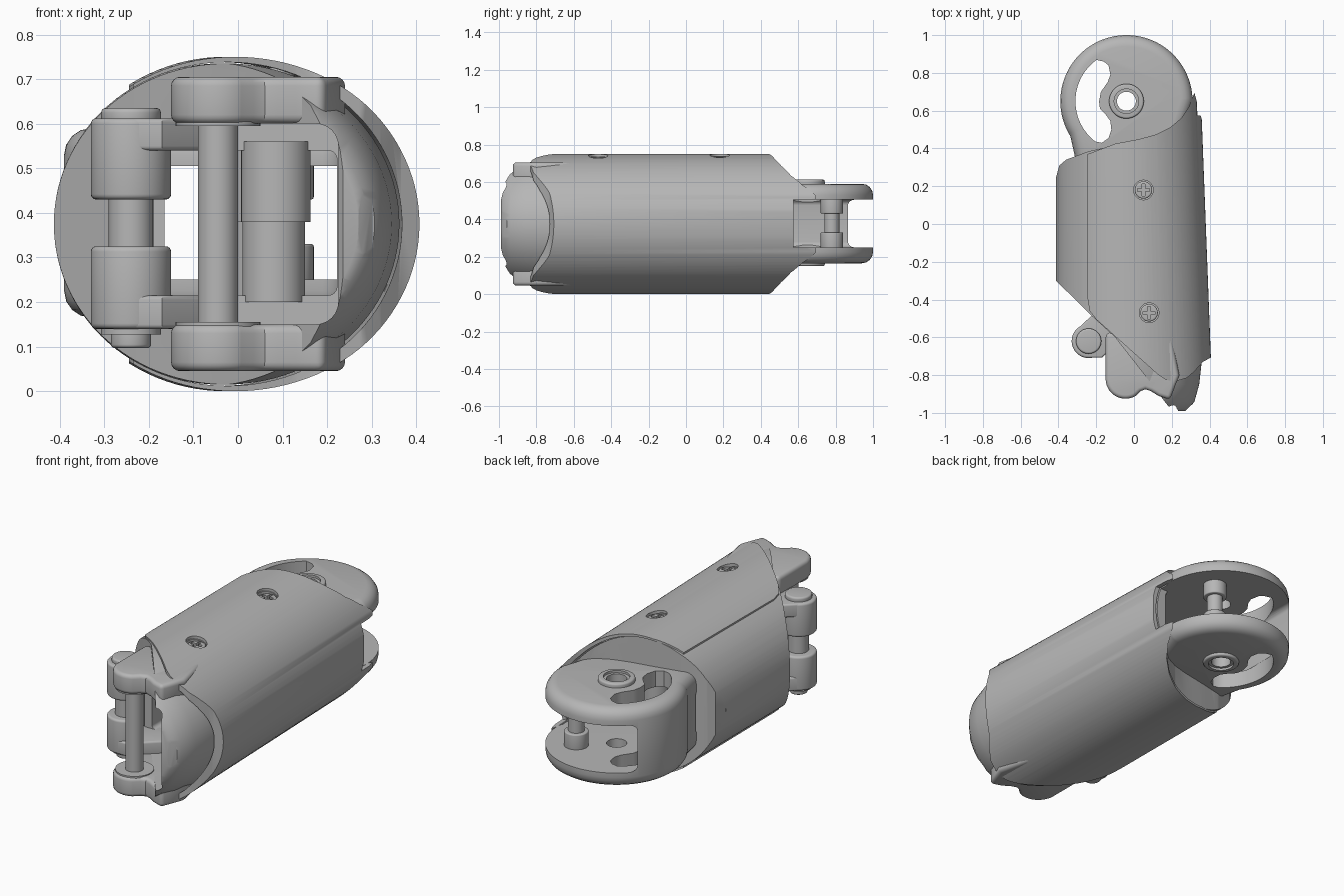
import bpy, bmesh
from math import cos, sin, radians, pi

if "Cube" in bpy.data.objects:
    bpy.data.objects.remove(bpy.data.objects["Cube"])

grey = bpy.data.materials.new("plain grey")
grey.use_nodes = True
GREY = (0.47, 0.47, 0.47, 1)
grey.diffuse_color = GREY
grey.node_tree.nodes["Principled BSDF"].inputs["Base Color"].default_value = GREY


def finish_mesh(name, bm):
    bmesh.ops.recalc_face_normals(bm, faces=bm.faces)
    me = bpy.data.meshes.new(name)
    bm.to_mesh(me)
    bm.free()
    me.materials.append(grey)
    ob = bpy.data.objects.new(name, me)
    bpy.context.collection.objects.link(ob)
    return ob


def apply(ob, mod):
    bpy.context.view_layer.update()
    bpy.context.view_layer.objects.active = ob
    bpy.ops.object.modifier_apply(modifier=mod.name)


def bevel(ob, width):
    m = ob.modifiers.new("bevel", 'BEVEL')
    m.width, m.segments = width, 4
    m.limit_method, m.angle_limit = 'ANGLE', radians(50)
    apply(ob, m)


def prism(name, pts, t0, t1, axis='z', round_edge=0):
    """Extrude a closed outline along one axis."""
    bm = bmesh.new()
    place = {'z': lambda a, b, t: (a, b, t), 'y': lambda a, b, t: (a, t, b)}[axis]
    low, high = [[bm.verts.new(place(a, b, t)) for a, b in pts] for t in (t0, t1)]
    bm.faces.new(low)
    bm.faces.new(high)
    for i in range(len(pts)):
        bm.faces.new((low[i - 1], low[i], high[i], high[i - 1]))
    ob = finish_mesh(name, bm)
    if round_edge:
        bevel(ob, round_edge)
    return ob


def arc(cx, cy, r, a0, a1, n=24):
    angles = [radians(a0 + (a1 - a0) * i / n) for i in range(n + 1)]
    return [(cx + r * cos(a), cy + r * sin(a)) for a in angles]


def cylinder(name, c, r, z0, z1, round_edge=0):
    return prism(name, arc(*c, r, 0, 360, 48)[:-1], z0, z1, 'z', round_edge)


def rounded_rect(x0, x1, y0, y1, r):
    return (arc(x1 - r, y1 - r, r, 0, 90, 6) + arc(x0 + r, y1 - r, r, 90, 180, 6)
            + arc(x0 + r, y0 + r, r, 180, 270, 6) + arc(x1 - r, y0 + r, r, 270, 360, 6))


def loft(name, stations, n=112):
    """Oval sections along y: (y, least x, greatest x, half height)."""
    bm = bmesh.new()
    rings = []
    for y, x0, x1, rz in stations:
        cx, rx = (x0 + x1) / 2, (x1 - x0) / 2
        rings.append([bm.verts.new((cx + rx * cos(2 * pi * i / n), y,
                                    MID + rz * sin(2 * pi * i / n))) for i in range(n)])
    bm.faces.new(rings[0])
    bm.faces.new(rings[-1])
    for a, b in zip(rings, rings[1:]):
        for i in range(n):
            bm.faces.new((a[i - 1], a[i], b[i], b[i - 1]))
    return finish_mesh(name, bm)


def carve(ob, tool, op='DIFFERENCE'):
    m = ob.modifiers.new("carve", 'BOOLEAN')
    m.operation, m.solver, m.object = op, 'EXACT', tool
    apply(ob, m)
    bpy.data.objects.remove(tool)


MID = 0.375
PIVOT = (-0.04, 0.65)
KNUCKLE = (-0.24, -0.62)
SHAFT = (-0.045, -0.82)
SCREWS = [(0.05, 0.18), (0.08, -0.47)]
back_edge = [(-0.1, 0.425), (0.03, 0.45), (0.12, 0.475), (0.19, 0.51),
             (0.25, 0.56), (0.29, 0.62), (0.32, 0.695)]


def front_cavity():
    return prism("tool", rounded_rect(-0.7, 0.225, 0.15, 0.6, 0.05), -1.2, -0.5, 'y')


def back_cavity(x0, x1, y0):
    return prism("tool", rounded_rect(x0, x1, 0.25, 0.505, 0.03), y0, 1.2, 'y')


# Outer cover: oval shell trimmed to its outline
cover = loft("outer_cover", [(-1.1, -0.42, 0.422, MID), (1.1, -0.42, 0.338, MID)])
carve(cover, loft("tool", [(-1.2, -0.413, 0.38, 0.363), (1.2, -0.413, 0.318, 0.363)]))
outline = ([(-0.245, 0.37)] + back_edge
           + [(0.345, 0.6), (0.36, 0.55), (0.5, 0.5), (0.5, -0.7), (0.41, -0.705),
              (0.365, -0.73), (0.32, -0.78), (0.28, -0.815), (0.22, -0.833),
              (0.17, -0.825), (0.13, -0.8), (-0.2, -0.505), (-0.235, -0.46), (-0.245, -0.4)])
carve(cover, prism("tool", outline, -0.2, 1), 'INTERSECT')
carve(cover, back_cavity(0.1, 0.7, 0.575))

# Inner body with a rounded nose
body = loft("inner_body", [(-1.0, -0.413, 0.25, 0.26), (-0.98, -0.413, 0.29, 0.295),
                           (-0.94, -0.413, 0.32, 0.325), (-0.85, -0.413, 0.345, 0.345),
                           (-0.7, -0.413, 0.362, 0.36), (0.72, -0.413, 0.322, 0.36)])
outline = ([(-0.5, 0.2), (-0.412, 0.25), (-0.395, 0.31), (-0.36, 0.34), (-0.24, 0.385)]
           + [(x - 0.005, y - 0.01) for x, y in back_edge]
           + [(0.5, 0.6), (0.5, -0.9), (0.3, -0.96), (0.27, -0.99), (0.235, -0.99),
              (0.22, -0.965), (0.2, -0.985), (0.17, -0.95), (0.08, -0.83),
              (-0.1, -0.6), (-0.225, -0.485), (-0.413, -0.3), (-0.5, -0.22)])
carve(body, prism("tool", outline, -0.2, 1), 'INTERSECT')
carve(body, front_cavity())
carve(body, prism("tool", rounded_rect(-0.165, 0.222, 0.215, 0.54, 0.02), -1.2, 0.43, 'y'))
carve(body, back_cavity(-0.315, 0.27, 0.4))
carve(body, back_cavity(0.1, 0.7, 0.575))

# Back hinge: rounded fork with a curved slot and a pivot hole
hinge = prism("back_hinge", arc(*PIVOT, 0.35, 0, 212, 80)
              + [(-0.3, 0.3), (0.25, 0.3), (0.26, 0.5)], 0.165, 0.59, 'z', 0.06)
carve(hinge, back_cavity(-0.315, 0.7, 0.25))
slot = arc(*PIVOT, 0.27, 126, 232) + [
    (-0.17, 0.43), (-0.135, 0.455), (-0.12, 0.5), (-0.125, 0.545), (-0.15, 0.58), (-0.18, 0.61),
    (-0.185, 0.65), (-0.175, 0.7), (-0.14, 0.75), (-0.125, 0.79), (-0.135, 0.84), (-0.16, 0.86)]
carve(hinge, prism("tool", slot, -0.1, 1))
carve(hinge, cylinder("tool", PIVOT, 0.05, -0.1, 1))
for side, z0, z1 in (("upper", 0.57, 0.612), ("lower", 0.15, 0.19)):
    ring = cylinder(side + "_pivot_ring", PIVOT, 0.092, z0, z1, 0.01)
    carve(ring, cylinder("tool", PIVOT, 0.05, -0.1, 1))
    recess = (0.6, 0.7) if side == "upper" else (0.1, 0.162)
    carve(ring, cylinder("tool", PIVOT, 0.065, *recess))

# Stop pin between the fork plates
STOP = (0.11, 0.78)
cylinder("stop_pin", STOP, 0.04, 0.24, 0.52)
cylinder("stop_pin_upper_collar", STOP, 0.06, 0.43, 0.52, 0.006)
cylinder("stop_pin_lower_collar", STOP, 0.06, 0.24, 0.33, 0.006)

# Recessed cross-head screws with posts inside
for i, (x, y) in enumerate(SCREWS):
    for part in (cover, body):
        carve(part, cylinder("tool", (x, y), 0.052, 0.68, 1))
    head = cylinder(f"screw_head_{i + 1}", (x, y), 0.046, 0.67, 0.725, 0.008)
    for w, d in ((0.032, 0.008), (0.008, 0.032)):
        carve(head, prism("tool", [(x - w, y - d), (x + w, y - d),
                                   (x + w, y + d), (x - w, y + d)], 0.705, 0.8))
    cylinder(f"upper_screw_post_{i + 1}", (x + 0.005, y), 0.078, 0.38, 0.56)
    cylinder(f"lower_screw_post_{i + 1}", (x, y), 0.07, 0.2, 0.385)

# Front lugs, mirrored about the middle height, joined by a shaft
lug = arc(SHAFT[0], SHAFT[1], 0.105, 180, 300) + [
    (0.035, -0.885), (0.06, -0.875), (0.09, -0.885), (0.13, -0.91), (0.19, -0.93),
    (0.24, -0.8), (0.2, -0.6), (-0.02, -0.55), (-0.15, -0.58)]
for side, z0, z1 in (("upper", 0.6, 0.705), ("lower", 0.045, 0.15)):
    prism(side + "_front_lug", lug, z0, z1, 'z', 0.02)
cylinder("shaft_upper_washer", SHAFT, 0.095, 0.595, 0.61)
cylinder("shaft_lower_washer", SHAFT, 0.095, 0.14, 0.155)
cylinder("front_shaft", SHAFT, 0.045, 0.12, 0.63)

# Side knuckles with arms into the body, and their pin
arm = arc(*KNUCKLE, 0.088, 140, 270) + [(-0.17, -0.708), (-0.15, -0.69), (0.0, -0.55),
                                       (0.0, -0.42), (-0.2, -0.46), (-0.24, -0.5)]
for side, arm_z, barrel_z in (("upper", (0.54, 0.612), (0.43, 0.612)),
                              ("lower", (0.14, 0.215), (0.14, 0.325))):
    prism(side + "_knuckle_arm", arm, *arm_z, 'z', 0.01)
    cylinder(side + "_knuckle", KNUCKLE, 0.09, *barrel_z, 0.012)
cylinder("knuckle_pin", KNUCKLE, 0.05, 0.2, 0.55)
cylinder("knuckle_pin_head", KNUCKLE, 0.067, 0.6, 0.635, 0.01)
cylinder("knuckle_pin_collar", KNUCKLE, 0.067, 0.127, 0.15)
cylinder("knuckle_pin_tip", KNUCKLE, 0.045, 0.097, 0.15, 0.008)

# Smooth shading with crisp edges
for ob in bpy.context.scene.objects:
    ob.select_set(ob.type == 'MESH')
bpy.context.view_layer.objects.active = body
bpy.ops.object.shade_smooth_by_angle(angle=radians(32))
